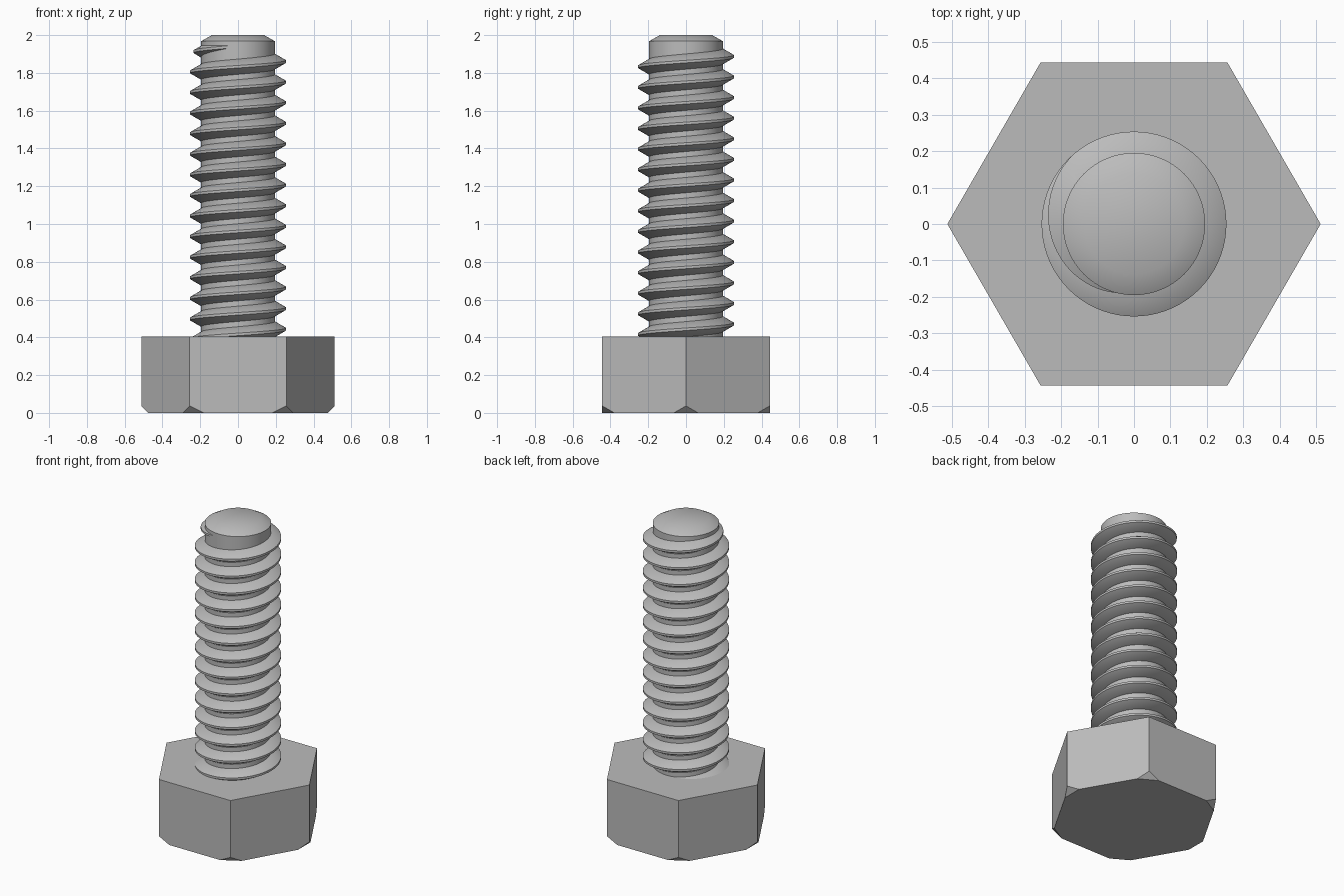
import bpy
import bmesh
from math import sin, cos, pi, radians
from mathutils import Vector

cube = bpy.data.objects.get("Cube")
if cube:
    bpy.data.objects.remove(cube)

steel = bpy.data.materials.new("steel grey")
steel.diffuse_color = (0.5, 0.5, 0.5, 1)
steel.use_nodes = True
steel.node_tree.nodes["Principled BSDF"].inputs["Base Color"].default_value = (0.5, 0.5, 0.5, 1)

HEAD_R, HEAD_H, CHAMFER = 0.512, 0.405, 0.037
ROOT_R, CREST_R, PITCH = 0.195, 0.253, 0.109
TOP_Z, TIP_Z, TIP_R = 2.0, 1.968, 0.138


def finish(name, bm, smooth=None):
    bmesh.ops.recalc_face_normals(bm, faces=bm.faces)
    mesh = bpy.data.meshes.new(name)
    bm.to_mesh(mesh)
    bm.free()
    obj = bpy.data.objects.new(name, mesh)
    bpy.context.collection.objects.link(obj)
    mesh.materials.append(steel)
    if smooth:
        bpy.ops.object.select_all(action="DESELECT")
        obj.select_set(True)
        bpy.context.view_layer.objects.active = obj
        bpy.ops.object.shade_smooth_by_angle(angle=radians(smooth))
    return obj


def ring(bm, radius, z, count):
    return [bm.verts.new((radius * cos(2 * pi * i / count), radius * sin(2 * pi * i / count), z))
            for i in range(count)]


def bridge(bm, a, b):
    for i in range(len(a)):
        j = (i + 1) % len(a)
        bm.faces.new((a[i], a[j], b[j], b[i]))


# Hexagonal head, with each lower corner sliced off flat
bm = bmesh.new()
low, high = ring(bm, HEAD_R, 0, 6), ring(bm, HEAD_R, HEAD_H, 6)
bridge(bm, low, high)
bm.faces.new(low)
bm.faces.new(high)
for i in range(6):
    out = Vector((cos(i * pi / 3), sin(i * pi / 3), 0))
    cut = bmesh.ops.bisect_plane(bm, geom=bm.verts[:] + bm.edges[:] + bm.faces[:],
                                 plane_co=out * (HEAD_R - CHAMFER),
                                 plane_no=out - Vector((0, 0, 1)), clear_outer=True)
    edges = [e for e in cut["geom_cut"] if isinstance(e, bmesh.types.BMEdge)]
    bmesh.ops.holes_fill(bm, edges=edges)
finish("hex_head", bm)

# Round shank with a chamfered tip
bm = bmesh.new()
rings = [ring(bm, r, z, 96) for r, z in
         ((ROOT_R, HEAD_H - 0.05), (ROOT_R, TIP_Z), (TIP_R, TOP_Z))]
for a, b in zip(rings, rings[1:]):
    bridge(bm, a, b)
bm.faces.new(rings[0])
bm.faces.new(rings[-1])
finish("shank", bm, 30)

# Right-handed thread: a trapezoid swept up a helix, fading out at the end
STEPS, TURNS = 72, 14
FADE_START, FADE_END = radians(130), radians(255)
start = -TURNS * 2 * pi
count = int((FADE_END - start) / (2 * pi) * STEPS)
bm = bmesh.new()
sections = []
for k in range(count + 1):
    ang = start + (FADE_END - start) * k / count
    z = 1.86 + PITCH * ang / (2 * pi)
    t = max(0, (ang - FADE_START) / (FADE_END - FADE_START))
    height = (CREST_R - ROOT_R) * (1 - t ** 1.2) + 0.0005
    flat = PITCH / 16
    flank = height * 0.577
    profile = ((ROOT_R - 0.004, -flat - flank), (ROOT_R, -flat - flank),
               (ROOT_R + height, -flat), (ROOT_R + height, flat),
               (ROOT_R, flat + flank), (ROOT_R - 0.004, flat + flank))
    sections.append([bm.verts.new((r * cos(ang), r * sin(ang), z + dz)) for r, dz in profile])
for a, b in zip(sections, sections[1:]):
    bridge(bm, a, b)
bm.faces.new(sections[0])
bm.faces.new(sections[-1])
finish("thread", bm, 30)
